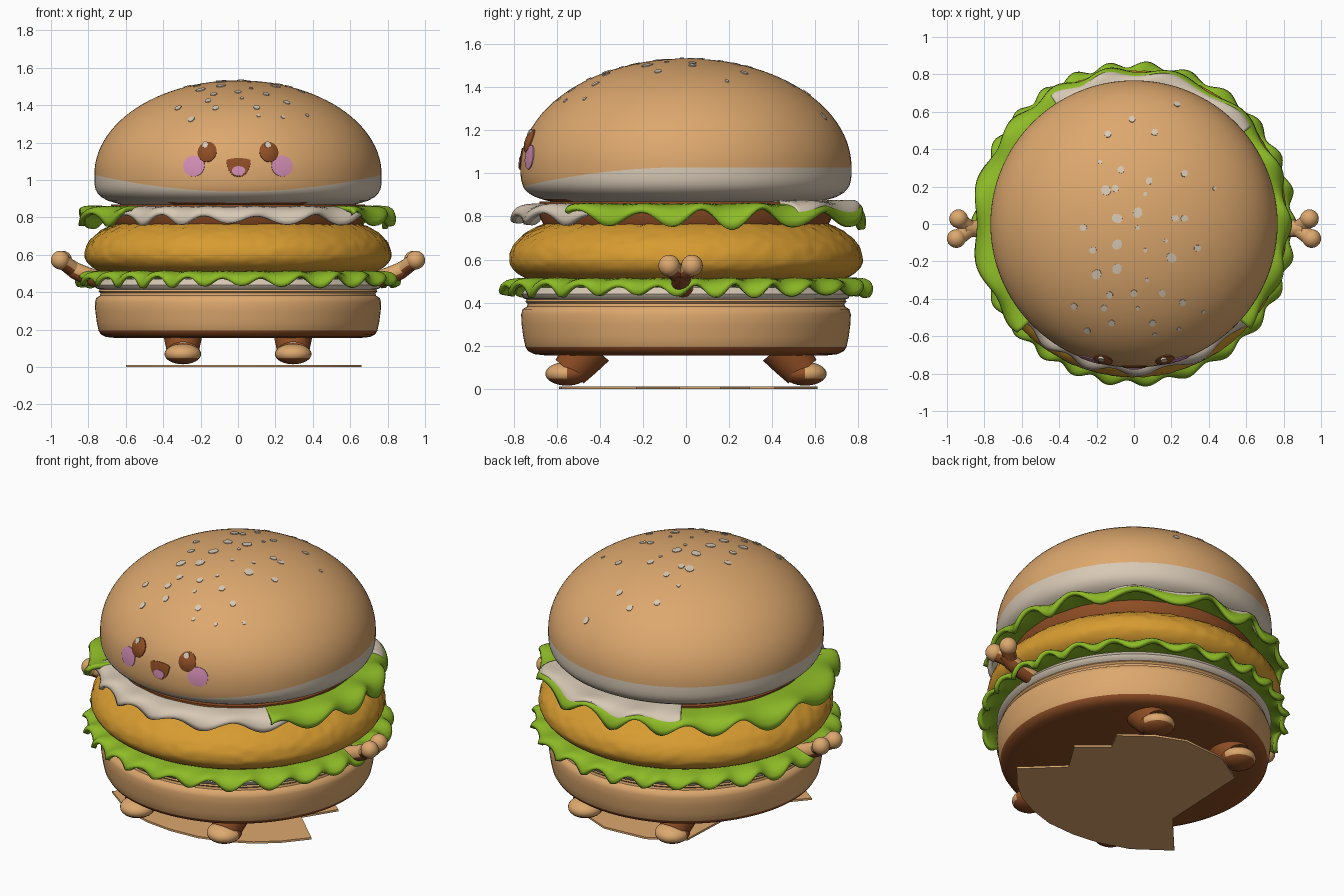
import bpy, bmesh, math
from mathutils import Vector, noise
from math import sin, cos, pi, radians, sqrt

if "Cube" in bpy.data.objects:
    bpy.data.objects.remove(bpy.data.objects["Cube"])


def material(name, rgb):
    m = bpy.data.materials.new(name)
    m.diffuse_color = (*rgb, 1)
    m.use_nodes = True
    m.node_tree.nodes["Principled BSDF"].inputs["Base Color"].default_value = m.diffuse_color
    return m


TAN = material("toasted tan", (0.72, 0.39, 0.155))
BROWN = material("crust brown", (0.27, 0.075, 0.018))
CREAM = material("cream", (0.68, 0.58, 0.46))
GREEN = material("lettuce green", (0.27, 0.50, 0.02))
GOLD = material("patty gold", (0.68, 0.33, 0.03))
PINK = material("blush pink", (0.65, 0.27, 0.46))


def grid(name, f, nu, nv, mats, rule=None, wrap=True):
    """Surface from f(u, v), u and v in 0..1; rule(centre, normal) picks the material."""
    bm = bmesh.new()
    n = nu if wrap else nu + 1
    rows = [[bm.verts.new(f(i / nu, j / nv)) for i in range(n)] for j in range(nv + 1)]
    for j in range(nv):
        for i in range(nu):
            k = (i + 1) % n
            bm.faces.new((rows[j][i], rows[j][k], rows[j + 1][k], rows[j + 1][i]))
    bmesh.ops.remove_doubles(bm, verts=bm.verts, dist=1e-5)
    bmesh.ops.recalc_face_normals(bm, faces=bm.faces)
    for face in bm.faces:
        face.smooth = True
        if rule:
            face.material_index = rule(face.calc_center_median(), face.normal)
    me = bpy.data.meshes.new(name)
    bm.to_mesh(me)
    bm.free()
    for m in mats:
        me.materials.append(m)
    ob = bpy.data.objects.new(name, me)
    bpy.context.collection.objects.link(ob)
    return ob


def lathe(name, profile, mats, rule=None, bump=0, seg=96):
    nv = len(profile) - 1

    def f(u, v):
        r, z = profile[round(v * nv)]
        p = Vector((r * cos(2 * pi * u), r * sin(2 * pi * u), z))
        return p + p.normalized() * bump * noise.noise(p * 28) if r else p
    return grid(name, f, seg, nv, mats, rule)


def ball(name, c, r, mats, rule=None):
    def f(u, v):
        s = sin(pi * v)
        return Vector(c) + Vector((r[0] * s * cos(2 * pi * u), r[1] * s * sin(2 * pi * u), r[2] * cos(pi * v)))
    return grid(name, f, 24, 16, mats, rule)


def tube(name, pts, radii, mats, rule=None):
    pts = [Vector(p) for p in pts]
    n = len(pts) - 1

    def f(u, v):
        i = round(v * n)
        d = pts[min(i + 1, n)] - pts[max(i - 1, 0)]
        q = d.to_track_quat('Z', 'Y')
        return pts[i] + q @ Vector((cos(2 * pi * u), sin(2 * pi * u), 0)) * radii[i]
    return grid(name, f, 20, n, mats, rule)


# Top bun: dome with a cream rim that dips at the front
A, C, ZC = 0.768, 0.503, 1.03


def rim(t):
    return 1.028 - 0.09 * max(0, -sin(t)) ** 2


def bun_radius(z):
    if z >= ZC:
        return A * sqrt(max(0, 1 - ((z - ZC) / C) ** 2))
    return A * (1 - ((ZC - z) / 0.186) ** 4) ** 0.25


def bun(u, v):
    j, t = round(v * 36), 2 * pi * u
    if j < 2:
        r, z = (0, 0.5)[j], 0.866
    elif j <= 10:
        z = 0.87 + (rim(t) - 0.87) * (j - 2) / 8
        r = bun_radius(z)
    else:
        z = rim(t) + (ZC + C - rim(t)) * sin((j - 10) / 26 * pi / 2)
        r = bun_radius(z) if j < 36 else 0
    return Vector((r * cos(t), r * sin(t), z))


grid("top_bun", bun, 128, 36, [TAN, CREAM, BROWN],
     lambda c, n: 2 if c.z < 0.876 else int(c.z < rim(math.atan2(c.y, c.x))))


# Thin details that follow the dome
def patch(name, anchor, rx, up, down, mat, lift=0.005, bulge=0.0, nu=20):
    centre = Vector((0, 0, ZC))
    p0 = Vector(anchor)
    q = p0 - centre
    nrm = Vector((q.x / A**2, q.y / A**2, q.z / C**2)).normalized()
    right = Vector((0, 0, 1)).cross(nrm)
    right = right.normalized() if right.length > 0.01 else Vector((1, 0, 0))
    top = nrm.cross(right)

    def f(u, v):
        j = round(v * 5)
        rho, t = min(j / 4, 1), 2 * pi * u
        p = p0 + right * rx * rho * cos(t) + top * (up if sin(t) > 0 else down) * rho * sin(t)
        d = p - centre
        d /= sqrt((d.x**2 + d.y**2) / A**2 + d.z**2 / C**2)
        return centre + d + nrm * (-0.004 if j == 5 else lift + bulge * (1 - rho * rho))
    return grid(name, f, nu, 5, [mat])


def on_front(x, z):
    return (x, -sqrt(bun_radius(z) ** 2 - x * x), z)


for side, s in (("left", -1), ("right", 1)):
    ex = s * 0.165
    patch(side + "_eye", on_front(ex, 1.15), 0.052, 0.058, 0.058, BROWN, bulge=0.014)
    patch(side + "_eye_shine", on_front(ex - 0.008, 1.182), 0.017, 0.018, 0.018, CREAM, lift=0.018)
    patch(side + "_cheek", on_front(s * 0.236, 1.075), 0.06, 0.057, 0.057, PINK, lift=0.004)
patch("mouth", on_front(0.003, 1.103), 0.065, 0.014, 0.09, BROWN)
patch("tongue", on_front(0.003, 1.052), 0.036, 0.022, 0.03, PINK, lift=0.009)

# Sesame seeds, grouped by size
seeds = {
    0.03: [(-.15, .18), (-.09, .03), (.02, .06), (-.09, -.11), (.20, -.18), (-.09, -.24), (-.20, -.27)],
    0.021: [(-.14, .48), (-.01, .56), (.11, .49), (.23, .64), (-.07, .29), (-.10, .19), (.08, .23), (.27, .27),
            (.22, .03), (.27, .03), (-.27, -.02), (-.22, -.14), (.34, -.13), (0, -.37), (.15, -.37),
            (-.32, -.44), (-.16, -.45), (-.13, -.38), (.26, -.42), (-.12, -.53), (.10, -.53), (-.25, -.57)],
    0.012: [(-.18, .33), (.06, .16), (.43, .19), (.02, -.02), (.17, -.09), (.06, -.14), (.07, -.30),
            (.02, -.45), (.11, -.59), (.24, -.56), (.37, -.47)],
}
for size, spots in seeds.items():
    for x, y in spots:
        z = ZC + C * sqrt(1 - (x * x + y * y) / A**2)
        patch("sesame_seed", (x, y, z), size * 0.85, size, size, CREAM, lift=0.004, nu=8)

# Patty with a rough crust
arc = [(0, 0.50)]
for i in range(41):
    a = radians(-90 + 180 * i / 40)
    arc.append((0.45 + 0.37 * cos(a), 0.60 + 0.2 * sin(a)) if a > 0 else (0.62 + 0.20 * cos(a), 0.60 + 0.11 * sin(a)))
arc.append((0, 0.80))
lathe("patty", arc, [GOLD, BROWN], lambda c, n: int(c.z < 0.512), bump=0.007, seg=180)
lathe("inner_filling", [(0, 0.76), (0.66, 0.76), (0.68, 0.80), (0.68, 0.87), (0, 0.87)], [BROWN])
lathe("lower_sauce", [(0, 0.40), (0.70, 0.40), (0.755, 0.42), (0.765, 0.44), (0.74, 0.47), (0, 0.48)], [CREAM])


# Frilly sheets
def sheet(name, a0, a1, R, z0, drop, k, amp, mat, seg, wide=0.0):
    def f(u, v):
        t = radians(a0 + (a1 - a0) * u)
        w = k * t + 1.1 * sin(3 * t)
        edge = R + wide * max(0, -cos(t)) ** 2
        r = 0.5 + (edge - 0.5) * sin(v * pi / 2) ** 0.8 + 0.018 * v * v * cos(w)
        z = z0 - drop * v**4 + amp * (1 + 0.25 * sin(5 * t)) * v**3 * sin(w)
        return Vector((r * cos(t), r * sin(t), z))
    ob = grid(name, f, seg, 10, [mat], wrap=(a1 - a0 == 360))
    mod = ob.modifiers.new("thickness", 'SOLIDIFY')
    mod.thickness, mod.offset = 0.026, 0


sheet("lower_lettuce", 0, 360, 0.842, 0.502, 0.048, 26, 0.026, GREEN, 320)
sheet("upper_lettuce", -42, 223, 0.815, 0.848, 0.06, 15, 0.04, GREEN, 220, wide=0.03)
sheet("front_sauce", -142, -34, 0.785, 0.848, 0.062, 17, 0.024, CREAM, 100)
sheet("back_sauce", 40, 123, 0.80, 0.862, 0.05, 15, 0.035, CREAM, 80)

# Bottom bun
lathe("bottom_bun", [(0, 0.155), (0.65, 0.155), (0.705, 0.161), (0.733, 0.175), (0.745, 0.195), (0.755, 0.24),
                     (0.763, 0.30), (0.765, 0.345), (0.758, 0.37), (0.738, 0.382), (0.735, 0.395),
                     (0.745, 0.405), (0.735, 0.42), (0.70, 0.43), (0, 0.43)],
      [TAN, BROWN], lambda c, n: int(c.z < 0.19))

# Arms with two-lobed hands
under = lambda c, n: int(n.z < -0.3)
for side, s in (("left", -1), ("right", 1)):
    tube(side + "_arm", [(s * .72, -.01, .46), (s * .80, -.02, .485), (s * .87, -.025, .515), (s * .92, -.025, .55)],
         [.045, .047, .045, .04], [TAN, BROWN], under)
    for finger, y, x in (("front", -.078, .95), ("back", .028, .938)):
        tube(side + "_" + finger + "_finger", [(s * .87, -.025, .515), (s * .91, (y - .025) / 2, .545), (s * x, y, .57)],
             [.038, .04, .045], [TAN, BROWN], lambda c, n: int(n.z < -0.3 and c.z < 0.545))
        ball(side + "_" + finger + "_fingertip", (s * x, y, .572), (.05, .05, .05), [TAN])

# Four legs with tan toe caps
for side, x in (("left", -.295), ("right", .295)):
    for end, s in (("front", -1), ("back", 1)):
        tube(f"{end}_{side}_leg", [(x, s * .44, .20), (x, s * .49, .14), (x, s * .54, .08)],
             [.108, .098, .085], [BROWN])
        ball(f"{end}_{side}_foot", (x, s * .553, .07), (.098, .10, .055), [BROWN, TAN],
             lambda c, n, s=s: int(c.z > 0.05 and s * c.y > 0.56))

# Irregular ground plate
outline = [(.66, -.23), (.45, -.03), (.57, .16), (.41, .295), (.47, .41), (.30, .54), (.13, .61), (-.14, .59),
           (-.34, .47), (-.365, -.10), (-.60, -.365), (-.40, -.51), (-.22, -.57), (-.05, -.59), (.13, -.58),
           (.29, -.53), (.43, -.46), (.55, -.36)]
bm = bmesh.new()
base = bm.faces.new([bm.verts.new((x, y, 0)) for x, y in outline])
top = bmesh.ops.extrude_face_region(bm, geom=[base])
bmesh.ops.translate(bm, vec=(0, 0, 0.012), verts=[g for g in top["geom"] if isinstance(g, bmesh.types.BMVert)])
bmesh.ops.recalc_face_normals(bm, faces=bm.faces)
me = bpy.data.meshes.new("ground_plate")
bm.to_mesh(me)
bm.free()
me.materials.append(TAN)
bpy.context.collection.objects.link(bpy.data.objects.new("ground_plate", me))

# Smooth shading with crisp edges
for ob in bpy.context.collection.objects:
    ob.select_set(True)
    bpy.context.view_layer.objects.active = ob
bpy.ops.object.shade_smooth_by_angle(angle=radians(45))
